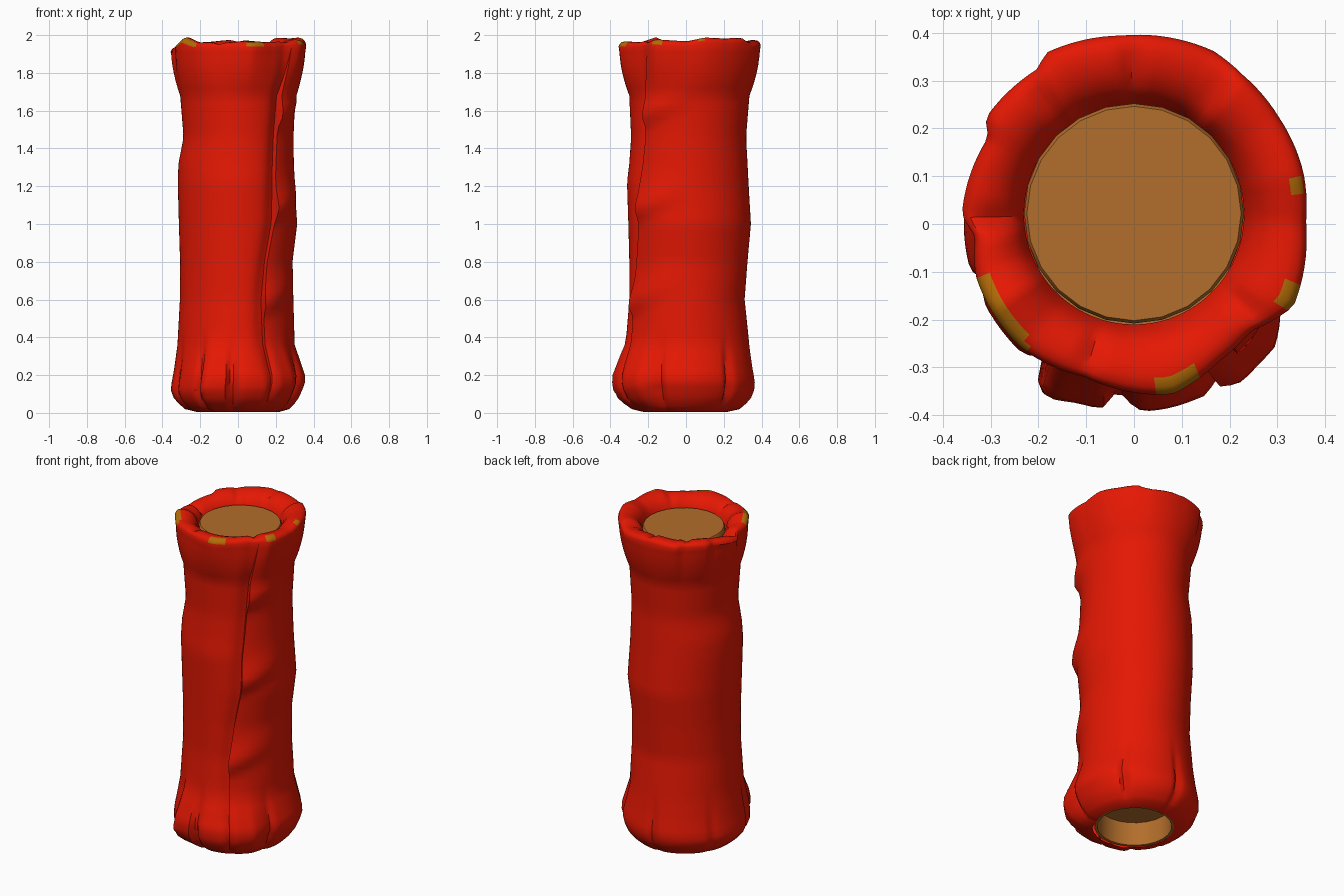
import bpy, bmesh, math

if "Cube" in bpy.data.objects:
    bpy.data.objects.remove(bpy.data.objects["Cube"])

def material(name, rgb):
    m = bpy.data.materials.new(name)
    m.diffuse_color = (*rgb, 1)
    m.use_nodes = True
    m.node_tree.nodes["Principled BSDF"].inputs["Base Color"].default_value = m.diffuse_color
    return m

RED = material("red paper", (0.78, 0.009, 0.001))
TAN = material("tan core", (0.45, 0.155, 0.024))
AMBER = material("amber stain", (0.45, 0.15, 0.002))

def lerp(table, t, col=1):
    """Piecewise linear lookup in rows sorted by their first value."""
    if t <= table[0][0]:
        return table[0][col]
    for a, b in zip(table, table[1:]):
        if t <= b[0]:
            return a[col] + (b[col] - a[col]) * (t - a[0]) / (b[0] - a[0])
    return table[-1][col]

def wrap(a):
    return (a + 180) % 360 - 180

def finish(bm, name, mats, angle=40):
    bmesh.ops.recalc_face_normals(bm, faces=bm.faces)
    me = bpy.data.meshes.new(name)
    bm.to_mesh(me)
    bm.free()
    for m in mats:
        me.materials.append(m)
    ob = bpy.data.objects.new(name, me)
    bpy.context.collection.objects.link(ob)
    bpy.ops.object.select_all(action='DESELECT')
    ob.select_set(True)
    bpy.context.view_layer.objects.active = ob
    bpy.ops.object.shade_smooth_by_angle(angle=math.radians(angle))
    return ob

# Wrapper extents: height, left, right, front, back
BODY = [(0.006, .222, .222, .222, .222), (0.02, .28, .27, .275, .285),
        (0.05, .315, .30, .31, .32), (0.08, .34, .32, .335, .345),
        (0.12, .355, .337, .352, .36), (0.16, .35, .35, .362, .362), (0.20, .342, .348, .364, .355),
        (0.25, .333, .33, .35, .345), (0.36, .318, .292, .32, .33), (0.60, .305, .285, .30, .305),
        (0.80, .304, .28, .30, .32), (1.00, .31, .305, .305, .338),
        (1.22, .316, .29, .312, .325), (1.32, .312, .287, .30, .32), (1.46, .285, .285, .29, .312),
        (1.68, .303, .295, .30, .33), (1.93, .345, .34, .35, .375)]
# Seam angle by height
SEAM = [(0, -62), (.2, -61), (.6, -63), (1.05, -51), (1.5, -45), (1.95, -38)]
# Ragged rim: angle, outer radius from (0, .02), height
RIM = [(-180, .36, 1.93), (-172, .335, 1.95), (-159, .355, 1.955), (-146, .36, 1.985),
       (-130, .366, 1.96), (-107, .355, 1.96), (-78, .385, 1.965), (-60, .355, 1.96),
       (-45, .345, 1.965), (-30, .385, 1.975), (-3, .36, 1.965), (14, .365, 1.985),
       (34, .365, 1.98), (52, .37, 1.985), (64, .38, 1.96), (94, .375, 1.975),
       (119, .385, 1.96), (123, .365, 1.965), (147, .37, 1.96), (152, .345, 1.95),
       (180, .36, 1.93)]
# Base pleats: angle, depth, direction of the steep side
PLEATS = [(-127, .03, 1), (-96, .05, 1), (-62, .03, 1), (-22, .03, -1),
          (38, .03, 1), (92, .022, 1), (150, .012, 1), (-160, .022, 1)]
CRUMPLES = [(.57, .030), (1.07, .034), (1.57, .030)]
RIM_CREASES = [-178, -107, -40, 57, 91, 128]
CY = .02
N = 120
ROWS = ([.006, .02, .035, .05, .08, .10, .12, .14, .16, .18, .20, .225, .25, .28, .32, .36, .42]
        + [.48 + .04 * k for k in range(35)] + [1.88, 1.91])

def wrapper_point(z, i):
    f = i / N
    deg = wrap(lerp(SEAM, z) + 360 * f)
    c, s = math.cos(math.radians(deg)), math.sin(math.radians(deg))
    x = c * lerp(BODY, z, 2 if c > 0 else 1)
    y = s * lerp(BODY, z, 4 if s > 0 else 3)
    r = math.hypot(x, y)
    x, y = x / r, y / r
    # Overlapping spiral sheet with bunched edge
    body = min(1, max(0, (z - .05) / .2))
    r += body * (.010 - .011 * f - .018 * math.exp(-((1 - f) * 40) ** 2))
    for zc, d in CRUMPLES:
        dz = z - zc - .7 * f
        r += d * math.exp(-(f * 11) ** 2) * math.exp(-(dz / (.04 if dz < 0 else .10)) ** 2)
    # Gathered pleats near the base
    fade = max(0, 1 - z / .38) ** .7 * min(1, z / .1 + .15)
    if z > .1:
        fade = min(1, fade * 1.25)
    for a, d, tilt in PLEATS:
        t = wrap(deg - a) * tilt
        r -= d * fade * math.exp(-(t / (2.5 if t < 0 else 5)) ** 2)
    flare = .036 + .016 * (math.exp(-((deg + 117) / 6) ** 2) + math.exp(-((deg + 60) / 7) ** 2))
    r += flare * fade * min(1, max(0, (deg + 125) / 4)) * min(1, max(0, (-30 - deg) / 10))
    # Blend to the ragged rim outline
    k = min(1, max(0, (z - 1.68) / .25))
    rx, ry = math.cos(math.radians(deg)), math.sin(math.radians(deg))
    ro = lerp(RIM, deg) - .004
    return (x * r * (1 - k) + rx * ro * k, y * r * (1 - k) + (ry * ro + CY) * k, z)

def rim_point(i, step):
    """Rolled lip: from the outer edge, over the top, down to the core."""
    inset, drop = step
    deg = wrap(lerp(SEAM, 1.95) + 360 * i / N)
    ro, top = lerp(RIM, deg), lerp(RIM, deg, 2)
    crease = sum(math.exp(-(wrap(deg - a) / 4) ** 2) for a in RIM_CREASES)
    r = ro + (.230 - ro) * inset
    a = math.radians(deg)
    bend = math.sin(math.pi * min(1, inset))
    return (r * math.cos(a), r * math.sin(a) + CY, top - drop - .018 * crease * bend)

# Paper wrapper
bm = bmesh.new()
grid = []
for z in ROWS:
    grid.append([bm.verts.new(wrapper_point(z, i)) for i in range(N + 1)])
lip_start = len(grid)
for step in [(0, .024), (.04, .011), (.11, .002), (.24, -.002), (.4, -.001), (.58, .008),
             (.75, .024), (.9, .052), (1, .10)]:
    grid.append([bm.verts.new(rim_point(i, step)) for i in range(N + 1)])
# Amber stains on the lip: start angle, end angle, first row, last row
STAINS = [(-157, -132, 0, 2), (-132, -128, 0, 1), (-82, -69, 0, 2), (-31, -23, 0, 2),
          (7, 12, 1, 2)]
for j in range(len(grid) - 1):
    a, b = grid[j], grid[j + 1]
    for i in range(N):
        face = bm.faces.new((a[i], a[i + 1], b[i + 1], b[i]))
        p = face.calc_center_median()
        deg = math.degrees(math.atan2(p.y - CY, p.x))
        if any(d0 < deg < d1 and r0 <= j - lip_start <= r1 for d0, d1, r0, r1 in STAINS):
            face.material_index = 1
    # Step closing the overlap
    bm.faces.new((a[N], a[0], b[0], b[N]))
bmesh.ops.remove_doubles(bm, verts=bm.verts, dist=.0001)
finish(bm, "paper_wrapper", [RED, AMBER])

def lathe(name, profile, cy, mat, sides=24):
    bm = bmesh.new()
    rings = [[bm.verts.new((r * math.cos(2 * math.pi * i / sides),
                            r * math.sin(2 * math.pi * i / sides) + cy, z))
              for i in range(sides)] for r, z in profile]
    for a, b in zip(rings, rings[1:]):
        for i in range(sides):
            k = (i + 1) % sides
            bm.faces.new((a[i], a[k], b[k], b[i]))
    bm.faces.new(rings[0])
    bm.faces.new(rings[-1])
    finish(bm, name, [mat])

# Core with a bevelled top, and the recessed cup under it
lathe("core", [(.222, .15), (.230, 1.90), (.224, 1.91)], .022, TAN)
lathe("core_base", [(.205, .15), (.207, .008), (.222, .007), (.224, .15)], .004, TAN)
